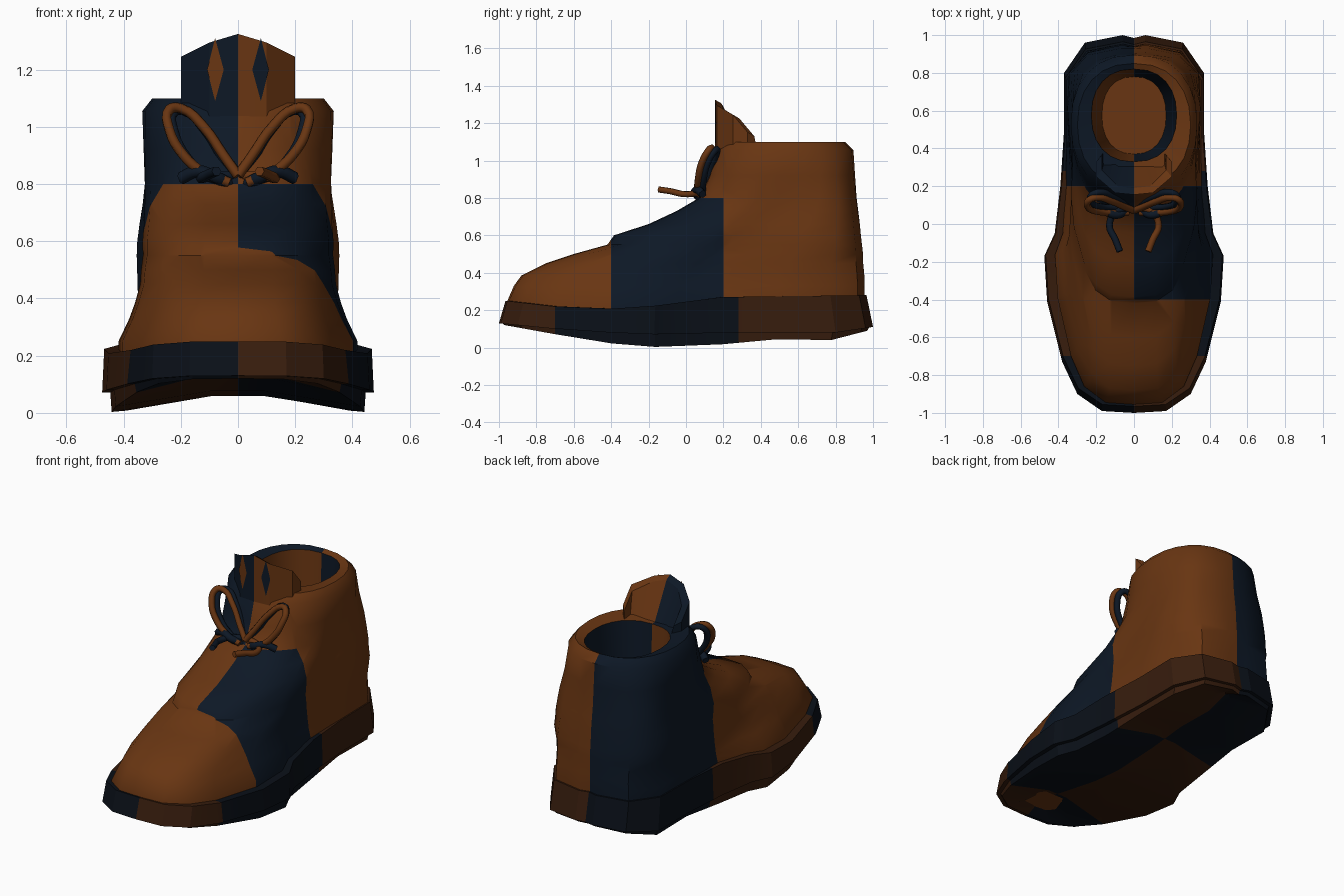
import bpy, bmesh, math

if "Cube" in bpy.data.objects:
    bpy.data.objects.remove(bpy.data.objects["Cube"])

# Colours
def mat(name, c):
    m = bpy.data.materials.new(name)
    m.diffuse_color = (*c, 1)
    m.use_nodes = True
    m.node_tree.nodes["Principled BSDF"].inputs["Base Color"].default_value = m.diffuse_color
    return m

BROWN = mat("brown_leather", (0.14, 0.036, 0.006))
NAVY = mat("navy_leather", (0.004, 0.009, 0.019))
SOLE_BROWN = mat("sole_brown", (0.038, 0.012, 0.004))
SOLE_NAVY = mat("sole_navy", (0.003, 0.005, 0.009))

# Half outline of the sole seen from above, toe to heel
HALF = [(0, -1), (.17, -.99), (.30, -.90), (.38, -.73), (.46, -.41), (.475, -.17), (.42, -.05),
        (.39, .2), (.37, .5), (.37, .8), (.26, .96), (.06, 1), (0, .985)]
RING = HALF + [(-x, y) for x, y in HALF[-2:0:-1]]
N = len(RING)

def interp(pts, y):
    for (a, za), (b, zb) in zip(pts, pts[1:]):
        if y <= b:
            return za + (zb - za) * max(0, (y - a) / (b - a))
    return pts[-1][1]

def loft(rings):
    bm = bmesh.new()
    vs = [[bm.verts.new(p) for p in r] for r in rings]
    for a, b in zip(vs, vs[1:]):
        for i in range(N):
            j = (i + 1) % N
            bm.faces.new((a[i], a[j], b[j], b[i]))
    # caps are strips joining the left and right side of the ring
    for ring in (vs[0], vs[-1]):
        for i in range(N // 2):
            f = [ring[i], ring[i + 1], ring[(N - i - 1) % N], ring[(N - i) % N]]
            bm.faces.new(list(dict.fromkeys(f)))
    bmesh.ops.recalc_face_normals(bm, faces=bm.faces)
    return bm

def cut(bm, co, no):
    bmesh.ops.bisect_plane(bm, geom=bm.verts[:] + bm.edges[:] + bm.faces[:],
                           plane_co=co, plane_no=no, dist=1e-4)

def finish(bm, name, mats, rule, angle=40):
    for f in bm.faces:
        f.material_index = rule(f.calc_center_median())
    me = bpy.data.meshes.new(name)
    bm.to_mesh(me)
    bm.free()
    ob = bpy.data.objects.new(name, me)
    bpy.context.collection.objects.link(ob)
    for m in mats:
        me.materials.append(m)
    bpy.ops.object.select_all(action='DESELECT')
    ob.select_set(True)
    bpy.context.view_layer.objects.active = ob
    bpy.ops.object.shade_smooth_by_angle(angle=math.radians(angle))

# Upper with collar and lining: z, front y, back y, front and back width factor, roundness
LEVELS = [(.15, -.95, .95, .88, .93, 0), (.25, -.955, .955, .88, .97, 0),
          (.33, -.92, .955, .80, .95, 0), (.385, -.88, .955, .76, .95, .05),
          (.45, -.75, .95, .72, .96, .1), (.50, -.60, .95, .71, .97, .15),
          (.55, -.42, .945, .69, .98, .2), (.60, -.385, .94, .69, .98, .25),
          (.66, -.20, .935, .67, .97, .35), (.73, -.05, .925, .66, .95, .45),
          (.80, .07, .915, .66, .93, .55), (.92, .12, .905, .68, .91, .8),
          (1.055, .16, .895, .70, .905, 1), (1.10, .20, .85, .62, .81, 1),
          (1.085, .33, .82, .47, .61, 1), (.70, .35, .80, .42, .53, 1), (.35, .37, .78, .36, .46, 1)]

def level(z, yf, yb, ff, fb, e):
    out = []
    for i, (x, y) in enumerate(RING):
        t = min(1, max(0, (y + .17) / .67))
        a = 2 * math.pi * i / N
        s, c = math.sin(a), -math.cos(a)
        ex = math.copysign(abs(s) ** .85, s) * .37 * fb
        ey = math.copysign(abs(c) ** .9, c)
        px = x * (ff + (fb - ff) * t) * (1 - e) + ex * e
        py = y * (1 - e) + ey * e
        out.append((px, yf + (yb - yf) * (py + 1) / 2, z))
    return out

def upper_rule(c):
    if c.z < 1.08 and (c.x / .25) ** 2 + ((c.y - .575) / .265) ** 2 < 1:
        return int(c.x > 0 and c.z > .36)
    rear = c.y > .2 or c.z > .81
    if c.x < 0:
        return int(rear)
    return int(not rear and c.y > -.4)

bm = loft([level(*l) for l in LEVELS])
for y in (-.4, .2):
    cut(bm, (0, y, 0), (0, 1, 0))
finish(bm, "boot_upper", [BROWN, NAVY], upper_rule)

# Sole: welt band with an inset, hollowed outsole underneath
TOP = [(-1, .25), (-.55, .20), (-.2, .22), (.2, .27), (1, .28)]
MID = [(-1, .13), (-.6, .09), (-.2, .07), (.25, .08), (.8, .08), (1, .11)]
BOT = [(-1, .12), (-.6, .05), (-.26, 0), (.27, .02), (.45, .045), (.8, .04), (1, .09)]

def sole_ring(sx, sy, zs, dz=0):
    return [(x * sx, y * sy, interp(zs, y) + dz) for x, y in RING]

def sole_rule(c):
    if c.x < 0:
        return int(c.y > .28 or c.y < -.7)
    return int(-.7 < c.y < .28)

bm = loft([sole_ring(.86, .93, TOP), sole_ring(.985, .965, TOP), sole_ring(1, 1, MID),
           sole_ring(.94, .98, MID), sole_ring(.93, .97, BOT), sole_ring(.2, .85, BOT, .055)])
cut(bm, (0, 0, 0), (1, 0, 0))
for y in (-.7, .28):
    cut(bm, (0, y, 0), (0, 1, 0))
finish(bm, "sole", [SOLE_BROWN, SOLE_NAVY], sole_rule, 25)

# Tongue: curved panel standing above the collar, thicker at the base
OUTER = [(0, .155, 1.325), (.10, .165, 1.295), (.20, .25, 1.245), (.20, .33, 1.15)]
bm = bmesh.new()
cols = [(-x, y, z) for x, y, z in OUTER[:0:-1]] + OUTER
prev = None
for x, y, z in cols:
    inner = (x * .85, y + .035, z - .02)
    col = [bm.verts.new(p) for p in ((x, y, .85), (x, y, z), inner,
                                     (x * .8, max(y + .05, .32), 1.06), (x * .8, y + .05, .85))]
    if prev:
        for k in range(5):
            bm.faces.new((prev[k], col[k], col[(k + 1) % 5], prev[(k + 1) % 5]))
    else:
        bm.faces.new(col)
    prev = col
bm.faces.new(prev)
bmesh.ops.recalc_face_normals(bm, faces=bm.faces)
finish(bm, "tongue", [BROWN, NAVY], lambda c: int(c.x < 0), 30)

# Diamond inlays on the tongue
for side, m, name in ((-1, BROWN, "left"), (1, NAVY, "right")):
    bm = bmesh.new()
    pts = [(.08, 1.09), (.108, 1.20), (.08, 1.31), (.05, 1.20)]
    bm.faces.new([bm.verts.new((side * x, .151 + .1 * x, z)) for x, z in (pts if side > 0 else pts[::-1])])
    finish(bm, name + "_tongue_inlay", [m], lambda c: 0)

# Laces: tubes along smooth paths
def lace(name, pts, m, r=.017):
    cu = bpy.data.curves.new(name, 'CURVE')
    cu.dimensions = '3D'
    cu.bevel_depth = r
    cu.bevel_resolution = 1
    cu.resolution_u = 4
    cu.use_fill_caps = True
    sp = cu.splines.new('BEZIER')
    sp.bezier_points.add(len(pts) - 1)
    for b, p in zip(sp.bezier_points, pts):
        b.co = p
        b.handle_left_type = b.handle_right_type = 'AUTO'
    cu.materials.append(m)
    ob = bpy.data.objects.new(name, cu)
    bpy.context.collection.objects.link(ob)

LOOP = [(0, .07, .83), (.05, .09, .90), (.12, .12, 1.0), (.20, .14, 1.065), (.24, .125, 1.06),
        (.24, .085, .99), (.19, .065, .90), (.12, .06, .84), (.03, .06, .805)]
TAIL = [(.02, .09, .83), (.10, .06, .825), (.13, -.01, .82), (.10, -.08, .835), (.075, -.145, .845)]
for s, name in ((-1, "left"), (1, "right")):
    lace(name + "_bow_loop", [(s * x, y, z) for x, y, z in LOOP], BROWN, .018)
    lace(name + "_bow_lining", [(s * (x * .9 + .008), y + .028, z - .008) for x, y, z in LOOP], NAVY, .018)
    lace(name + "_lace_tail", [(s * x, y, z) for x, y, z in TAIL], BROWN if s > 0 else NAVY, .018)
    lace(name + "_lace_wrap", [(s * .03, .09, .80), (s * .08, .05, .825), (s * .14, .06, .845),
                               (s * .20, .09, .82)], NAVY, .022)
